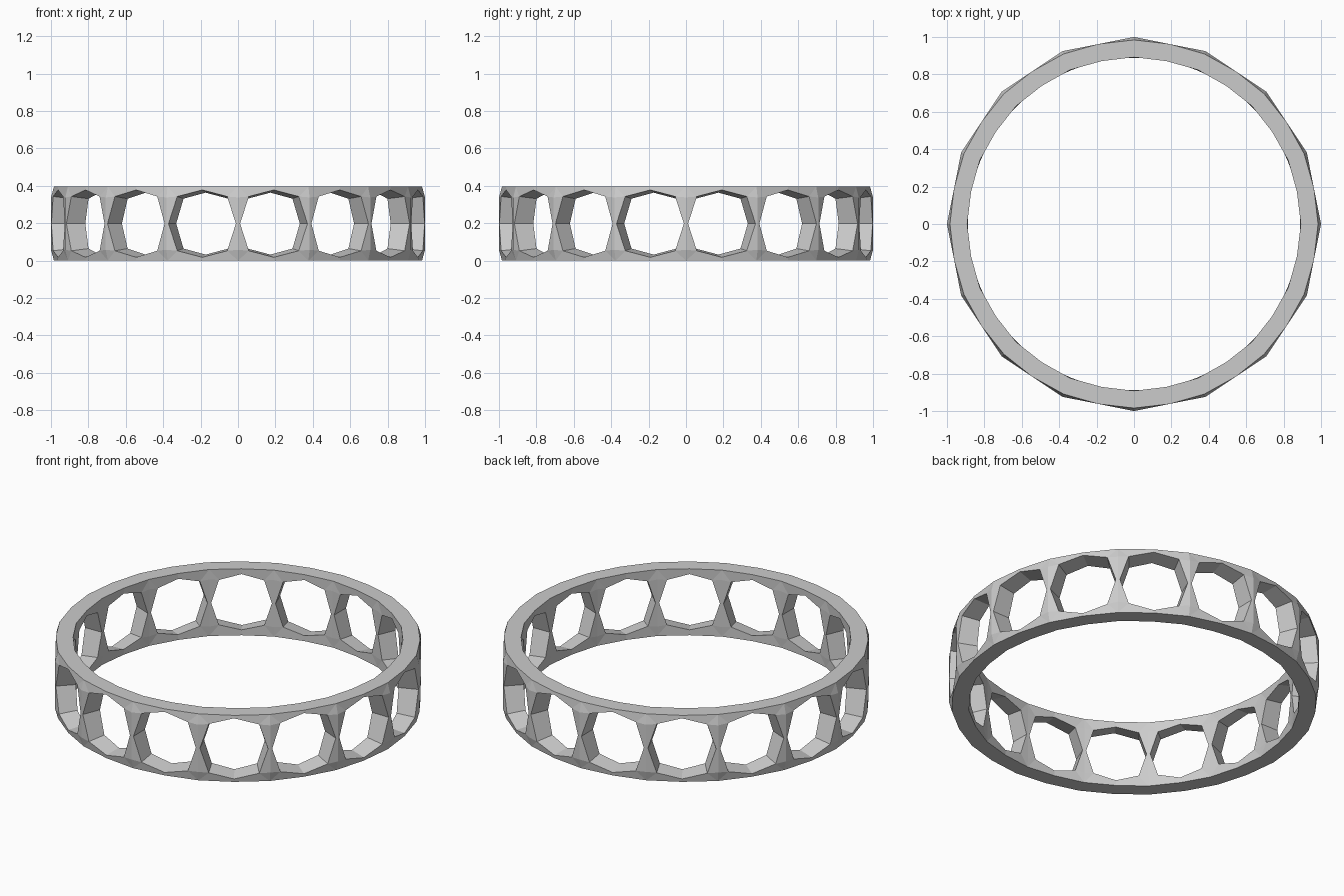
import bpy, bmesh
from math import sin, cos, radians, pi

if "Cube" in bpy.data.objects:
    bpy.data.objects.remove(bpy.data.objects["Cube"])

CELLS = 16
HALF = pi / CELLS
HEIGHT = 0.395
MID = HEIGHT / 2
OUTER, RIM, INNER = 1.0, 0.984, 0.888

mat = bpy.data.materials.new("grey metal")
mat.use_nodes = True
grey = (0.6, 0.6, 0.6, 1)
mat.diffuse_color = grey
mat.node_tree.nodes["Principled BSDF"].inputs["Base Color"].default_value = grey

# Quarter of one cell: angle from the cell centre and height from the middle
SIDE = (radians(10.6), 0.0)
DIAGONAL = (radians(7.9), 0.145)
TOP = (0.0, 0.18)

bm = bmesh.new()


def quarter_cell(centre, sx, sz):
    def point(a, r, z):
        t = centre + sx * a
        return bm.verts.new((r * cos(t), r * sin(t), MID + sz * z))

    def face(*specs):
        f = bm.faces.new([point(*s) for s in specs])
        if sx * sz < 0:
            f.normal_flip()

    def outer(p):
        return (p[0], OUTER * cos(HALF) / cos(p[0]), p[1])

    def inner(p):
        return (p[0], INNER, p[1] * 0.92)

    hole = (SIDE, DIAGONAL, TOP)
    # Outer and inner skins: strut, corner facet and rim
    for pt, ridge, rim, rim_mid in (
            (outer, OUTER, RIM, OUTER * cos(HALF)),
            (inner, INNER, INNER + 0.004, INNER)):
        waist = (HALF, ridge, 0)
        shoulder = (HALF, ridge, 0.14)
        corner = (HALF, rim, MID)
        crown = (0, rim_mid, MID)
        skin = ((pt(SIDE), waist, shoulder, pt(DIAGONAL)),
                (pt(DIAGONAL), shoulder, corner),
                (pt(DIAGONAL), corner, crown, pt(TOP)))
        for f in skin:
            face(*(f if pt is outer else reversed(f)))
    # Walls of the opening
    for a, b in zip(hole, hole[1:]):
        face(outer(a), outer(b), inner(b), inner(a))
    # Flat top or bottom edge
    face((0, OUTER * cos(HALF), MID), (HALF, RIM, MID),
         (HALF, INNER + 0.004, MID), (0, INNER, MID))


for i in range(CELLS):
    for sx in (1, -1):
        for sz in (1, -1):
            quarter_cell((2 * i + 1) * HALF, sx, sz)

bmesh.ops.remove_doubles(bm, verts=bm.verts, dist=0.0005)
bmesh.ops.recalc_face_normals(bm, faces=bm.faces)
mesh = bpy.data.meshes.new("openwork_ring")
bm.to_mesh(mesh)
bm.free()
mesh.materials.append(mat)
ring = bpy.data.objects.new("openwork_ring", mesh)
bpy.context.collection.objects.link(ring)
